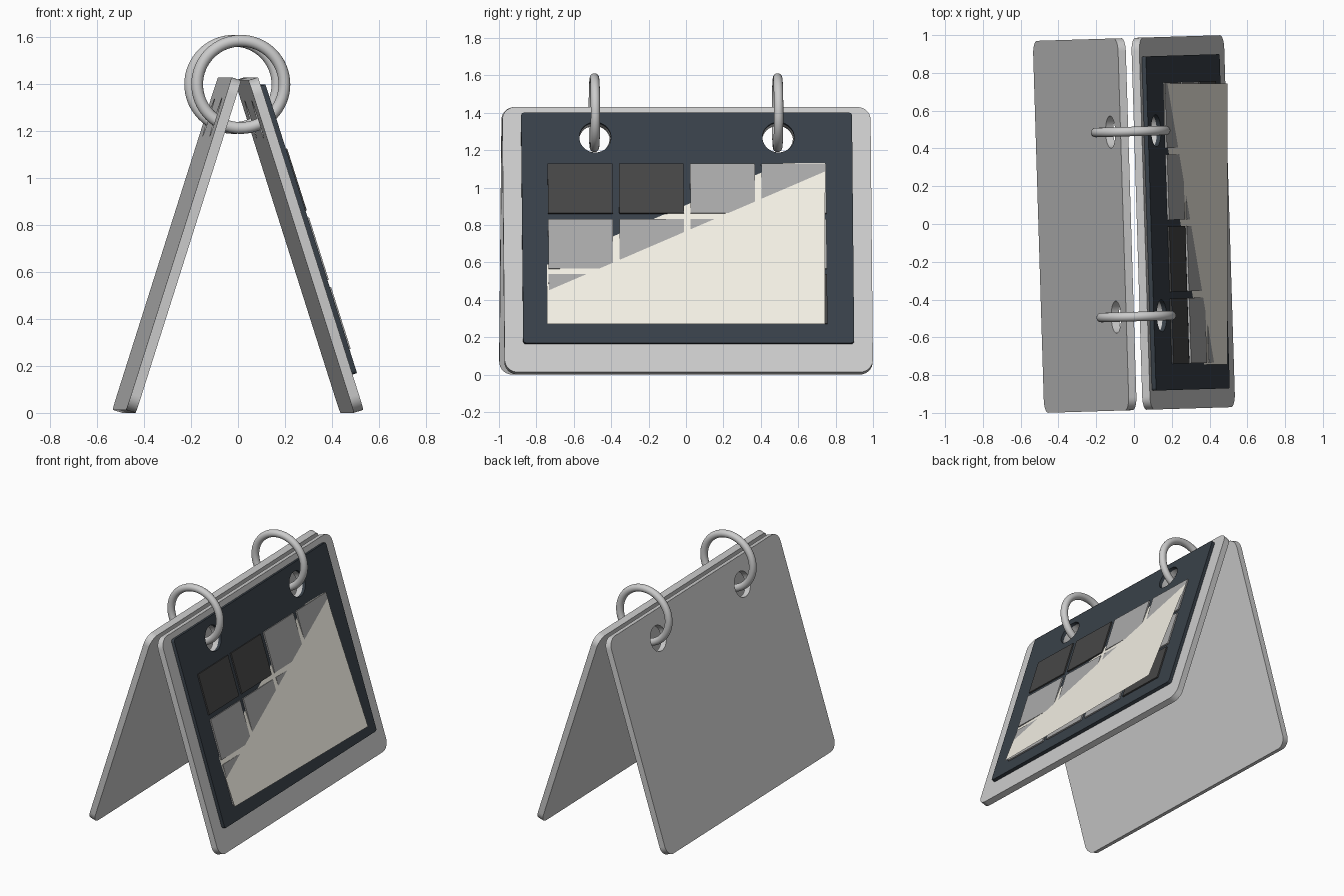
import bpy, bmesh
from math import sin, cos, pi, radians
from mathutils import Matrix

if "Cube" in bpy.data.objects:
    bpy.data.objects.remove(bpy.data.objects["Cube"])

TILT = radians(17.6)      # lean of each board
TURN = Matrix.Rotation(radians(1.75), 4, 'Z')
T = 0.043                 # board thickness
PANEL_T = 0.023
HOLES = [(-0.49, 1.31), (0.49, 1.31)]


def material(name, rgb):
    m = bpy.data.materials.new(name)
    m.diffuse_color = (*rgb, 1)
    m.use_nodes = True
    m.node_tree.nodes["Principled BSDF"].inputs["Base Color"].default_value = m.diffuse_color
    return m


def frame(side):
    """Board space: x across, y up the slope, z outward."""
    s, c = sin(TILT), cos(TILT)
    m = Matrix(((0, -s, c, 0.465), (1, 0, 0, 0), (0, c, s, 0), (0, 0, 0, 1)))
    return TURN @ Matrix.Rotation(0 if side > 0 else pi, 4, 'Z') @ m


def smooth(ob, angle=35):
    bpy.ops.object.select_all(action='DESELECT')
    ob.select_set(True)
    bpy.context.view_layer.objects.active = ob
    bpy.ops.object.shade_smooth_by_angle(angle=radians(angle))


def rounded(x0, x1, y0, y1, r, n=8):
    pts = []
    for i, (cx, cy) in enumerate(((x1 - r, y1 - r), (x0 + r, y1 - r),
                                  (x0 + r, y0 + r), (x1 - r, y0 + r))):
        for k in range(n + 1):
            a = (i + k / n) * pi / 2
            pts.append((cx + r * cos(a), cy + r * sin(a)))
    return pts


def slab(name, outline, z0, thick, matrix, holes=(), mat=None):
    """Filled outline with round holes, extruded to a solid plate."""
    cu = bpy.data.curves.new(name, 'CURVE')
    cu.dimensions, cu.fill_mode, cu.extrude = '2D', 'BOTH', thick / 2
    loops = [outline] + [[(hx + 0.085 * cos(k * pi / 20), hy + 0.085 * sin(k * pi / 20))
                          for k in range(40)] for hx, hy in holes]
    for pts in loops:
        sp = cu.splines.new('POLY')
        sp.points.add(len(pts) - 1)
        for p, (x, y) in zip(sp.points, pts):
            p.co = (x, y, 0, 1)
        sp.use_cyclic_u = True
    tmp = bpy.data.objects.new(name + "_outline", cu)
    bpy.context.collection.objects.link(tmp)
    dg = bpy.context.evaluated_depsgraph_get()
    me = bpy.data.meshes.new_from_object(tmp.evaluated_get(dg))
    bpy.data.objects.remove(tmp)
    bm = bmesh.new()
    bm.from_mesh(me)
    bmesh.ops.remove_doubles(bm, verts=bm.verts, dist=1e-5)
    bmesh.ops.translate(bm, verts=bm.verts, vec=(0, 0, z0 + thick / 2))
    bmesh.ops.recalc_face_normals(bm, faces=bm.faces)
    bm.to_mesh(me)
    bm.free()
    me.materials.clear()
    if mat:
        me.materials.append(mat)
    ob = bpy.data.objects.new(name, me)
    bpy.context.collection.objects.link(ob)
    ob.matrix_world = matrix
    smooth(ob)
    return ob


navy = material("navy", (0.04, 0.052, 0.066))
cream = material("cream", (0.9, 0.87, 0.78))
dark = material("dark_tile", (0.06, 0.06, 0.06))
grey = material("grey_tile", (0.4, 0.4, 0.4))

# the two leaning boards
for name, side in (("page_board", 1), ("rear_board", -1)):
    slab(name, rounded(-0.985, 0.985, 0, 1.487, 0.07), 0, T, frame(side), HOLES)

# dark backing panel on the outer face
slab("backing_panel", rounded(-0.885, 0.885, 0.157, 1.448, 0.015, 3),
     T, PANEL_T, frame(1), HOLES, navy)

# 4 x 3 grid of raised tiles
for row in range(3):
    for col in range(4):
        cx = -0.573 + col * 0.381
        top = 1.159 - row * 0.3095
        is_dark = (row == 0 and col < 2) or (row == 2 and col == 3)
        slab(f"tile_{row}_{col}",
             [(cx - 0.173, top - 0.278), (cx + 0.173, top - 0.278),
              (cx + 0.173, top), (cx - 0.173, top)],
             T + PANEL_T, 0.0095, frame(1), mat=dark if is_dark else grey)

# month sheet, square to the world axes so it cuts through the tiles
me = bpy.data.meshes.new("month_sheet")
me.from_pydata([(0.494, -0.743, 0.27), (0.494, 0.743, 0.27),
                (0.160, 0.743, 1.13), (0.160, -0.743, 1.13)], [], [(0, 1, 2, 3)])
me.materials.append(cream)
bpy.context.collection.objects.link(bpy.data.objects.new("month_sheet", me))

# binder rings
for name, y in (("front_ring", -0.49), ("back_ring", 0.49)):
    bpy.ops.mesh.primitive_torus_add(major_radius=0.186, minor_radius=0.025,
                                     major_segments=64, minor_segments=16)
    ring = bpy.context.object
    ring.name = name
    ring.matrix_world = (TURN @ Matrix.Translation((-0.003, y, 1.4))
                         @ Matrix.Rotation(pi / 2, 4, 'X'))
    smooth(ring, 60)
